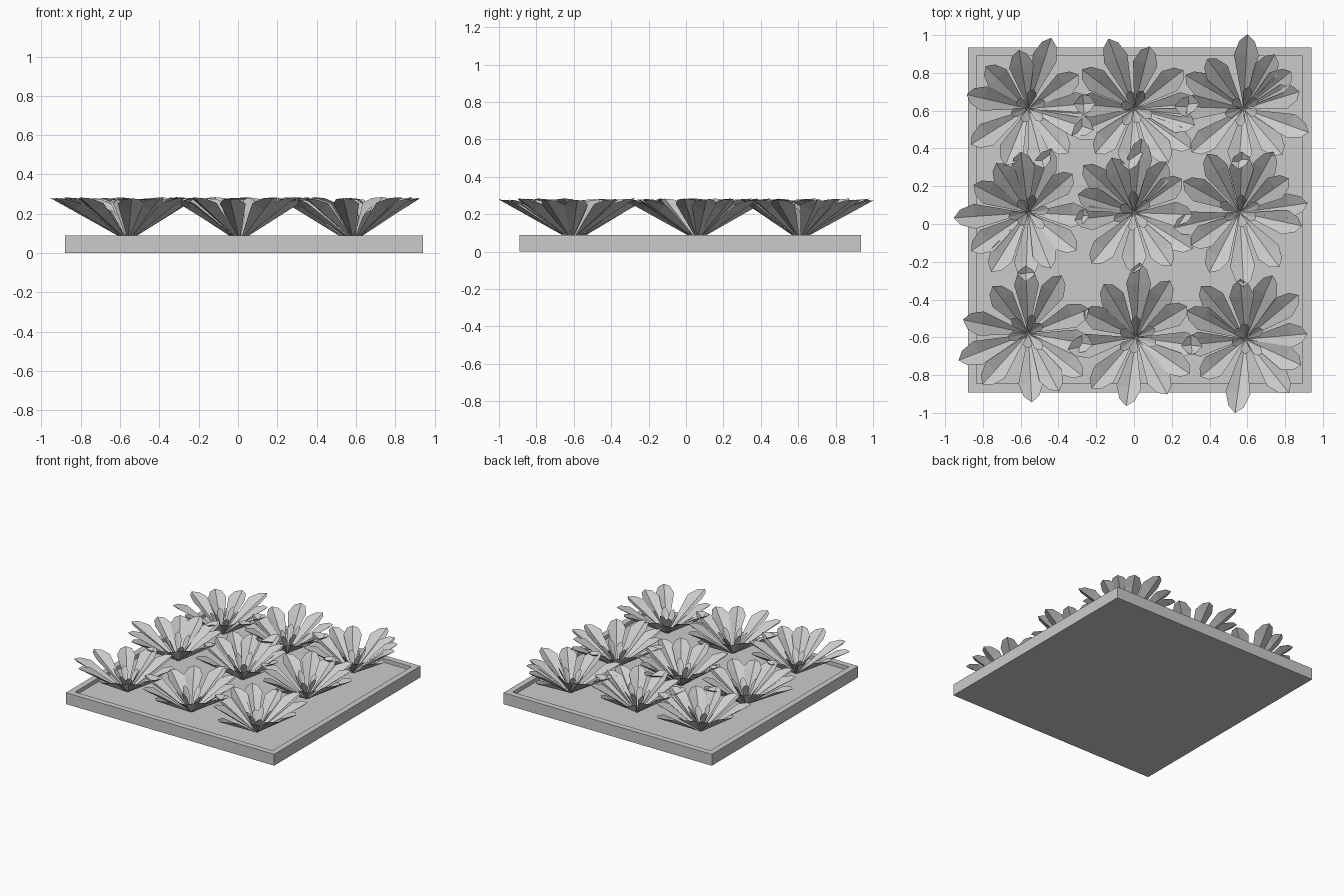
import bpy, bmesh, math, random
from mathutils import Vector

if "Cube" in bpy.data.objects:
    bpy.data.objects.remove(bpy.data.objects["Cube"])

random.seed(4)
SOIL = 0.06


def finish(name, bm):
    me = bpy.data.meshes.new(name)
    bm.to_mesh(me)
    bm.free()
    ob = bpy.data.objects.new(name, me)
    bpy.context.collection.objects.link(ob)
    return ob


# Square tray with a shallow planting bed
bm = bmesh.new()
bmesh.ops.create_cube(bm, size=1)
for v in bm.verts:
    v.co = Vector((0.03 + v.co.x * 1.82, 0.022 + v.co.y * 1.826, 0.045 + v.co.z * 0.09))
bm.normal_update()
top = max(bm.faces, key=lambda f: f.calc_center_median().z)
bmesh.ops.inset_region(bm, faces=[top], thickness=0.066, depth=0)
wall = bmesh.ops.extrude_discrete_faces(bm, faces=[top])["faces"]
for v in wall[0].verts:
    v.co.z = SOIL
finish("planting_tray", bm)


# One leaf folded along its midrib, edges raised, pointed tip
def leaf(bm, angle, reach, rise, half_width, fold):
    a = math.radians(angle)
    out = Vector((math.cos(a), math.sin(a), 0))
    side = Vector((-out.y, out.x, 0))

    def at(t, s, lift):
        p = out * reach * t + side * half_width * s
        p.z = rise * t + lift * fold
        return bm.verts.new(p)

    base = at(0.02, 0, 0)
    mid = at(0.72, 0, 0)
    tip = at(1, 0, 0)
    for s in (1, -1):
        low = at(0.4, 0.55 * s, 0.6)
        wide = at(0.72, s, 1)
        high = at(0.91, 0.62 * s, 0.45)
        for loop in ((base, mid, wide, low), (mid, tip, high, wide)):
            bm.faces.new(loop if s < 0 else loop[::-1])


# Plants: centre x, centre y, outer leaf directions (the first is the longest)
plants = [
    (-0.56, 0.61, (72, 99, 135, 167, 212, 248, 285, 312, 342, 5, 34)),
    (0.00, 0.61, (110, 76, 143, 175, 203, 229, 265, 303, 325, 345, 5, 38)),
    (0.58, 0.61, (87, 126, 150, 178, 220, 265, 310, 340, 17, 38, 60)),
    (-0.56, 0.06, (184, 153, 123, 97, 70, 41, 357, 322, 292, 268, 238, 214)),
    (0.00, 0.06, (84, 112, 137, 162, 187, 230, 270, 305, 328, 358, 35, 57)),
    (0.56, 0.06, (273, 243, 214, 193, 151, 119, 88, 61, 35, 8, 348, 306)),
    (-0.56, -0.58, (201, 168, 127, 92, 60, 22, 350, 322, 273, 228, 298)),
    (0.01, -0.60, (87, 121, 153, 190, 229, 262, 299, 326, 352, 31, 59)),
    (0.59, -0.61, (262, 220, 186, 154, 130, 95, 67, 40, 5, 335, 309)),
]

for i, (cx, cy, directions) in enumerate(plants):
    bm = bmesh.new()
    # Outer rosette
    for k, d in enumerate(directions):
        reach = 0.395 if k == 0 else random.uniform(0.31, 0.37)
        leaf(bm, d, reach, random.uniform(0.215, 0.225), 0.066, 0.035)
    # Small steep heart leaves
    for k in range(6):
        leaf(bm, directions[0] + 60 * k + random.uniform(-14, 14),
             random.uniform(0.07, 0.12), random.uniform(0.15, 0.2), 0.026, 0.01)
    plant = finish(f"leafy_plant_{i + 1}", bm)
    plant.location = (cx, cy, SOIL)
